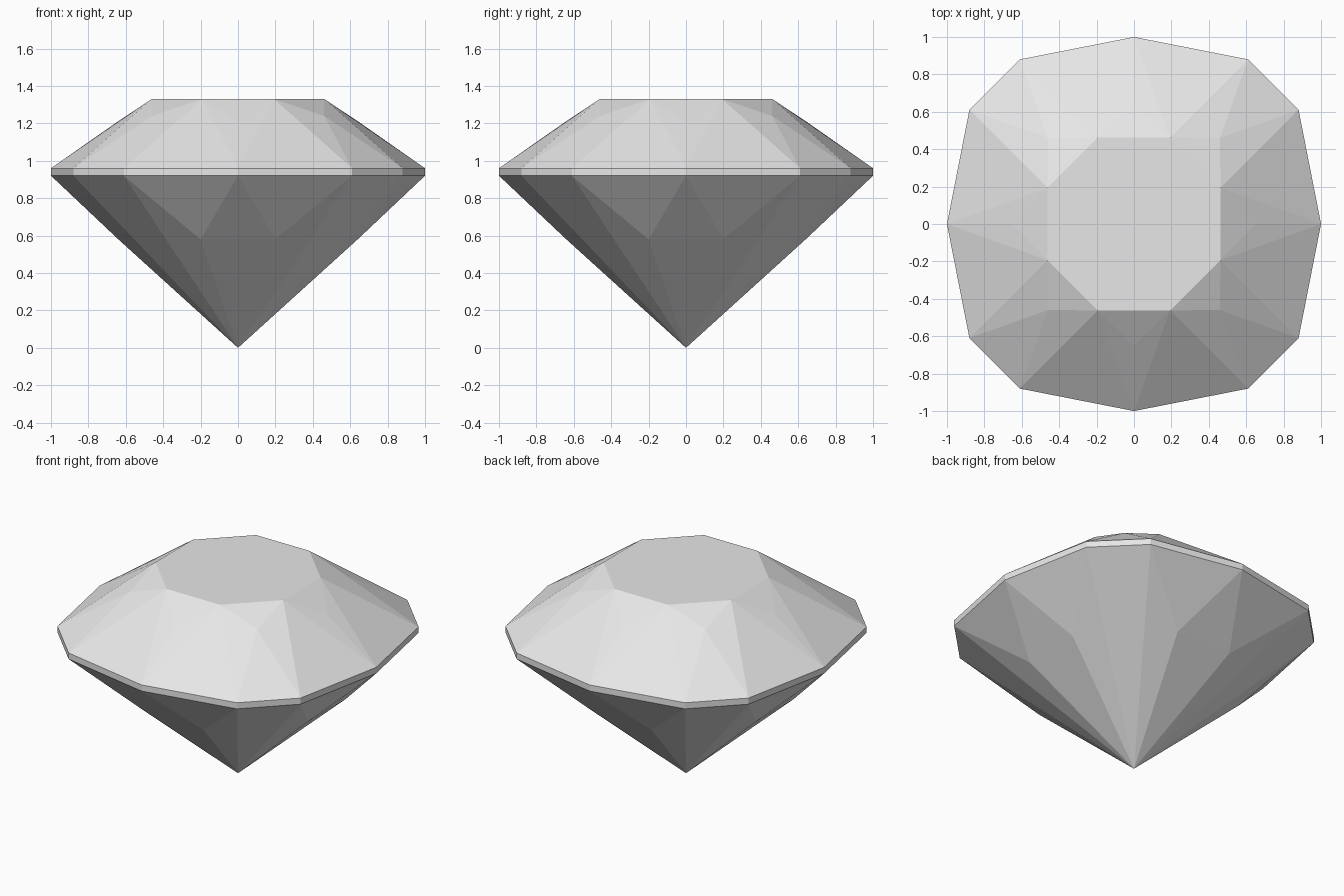
import bpy
import bmesh
import math

old = bpy.data.objects.get("Cube")
if old:
    bpy.data.objects.remove(old, do_unlink=True)

TABLE_Z, GIRDLE_TOP, GIRDLE_BOTTOM = 1.33, 0.96, 0.92


def around(x, y, z):
    """Repeat a corner by symmetry over the four quarters and the diagonals."""
    ring = {(sx * a, sy * b, z)
            for a, b in ((x, y), (y, x)) for sx in (1, -1) for sy in (1, -1)}
    return sorted({(p + 0.0, q + 0.0, r) for p, q, r in ring})


# Clear grey stone
stone = bpy.data.materials.new("pale_grey_stone")
stone.use_nodes = True
grey = (0.8, 0.8, 0.8, 1)
stone.diffuse_color = grey
stone.node_tree.nodes["Principled BSDF"].inputs["Base Color"].default_value = grey

corners = []
# Table octagon and the star points just below it
corners += around(0.462, 0.193, TABLE_Z)
corners += around(0.46, 0.46, 1.24)
corners += around(0.65, 0, 1.205)
# Twelve-sided cushion girdle, a thin upright band
for z in (GIRDLE_TOP, GIRDLE_BOTTOM):
    corners += around(1, 0, z)
    corners += around(0.88, 0.61, z)
# Pavilion facet corners and the bottom point
corners += around(0.64, 0.2, 0.58)
corners.append((0, 0, 0))

# Cut the facets: a convex stone through all the corners
bm = bmesh.new()
for corner in corners:
    bm.verts.new(corner)
bmesh.ops.convex_hull(bm, input=bm.verts[:])
bmesh.ops.dissolve_limit(bm, angle_limit=math.radians(0.3),
                         verts=bm.verts[:], edges=bm.edges[:])
bmesh.ops.recalc_face_normals(bm, faces=bm.faces[:])

mesh = bpy.data.meshes.new("cut_gemstone")
bm.to_mesh(mesh)
bm.free()
mesh.materials.append(stone)
gem = bpy.data.objects.new("cut_gemstone", mesh)
bpy.context.collection.objects.link(gem)
